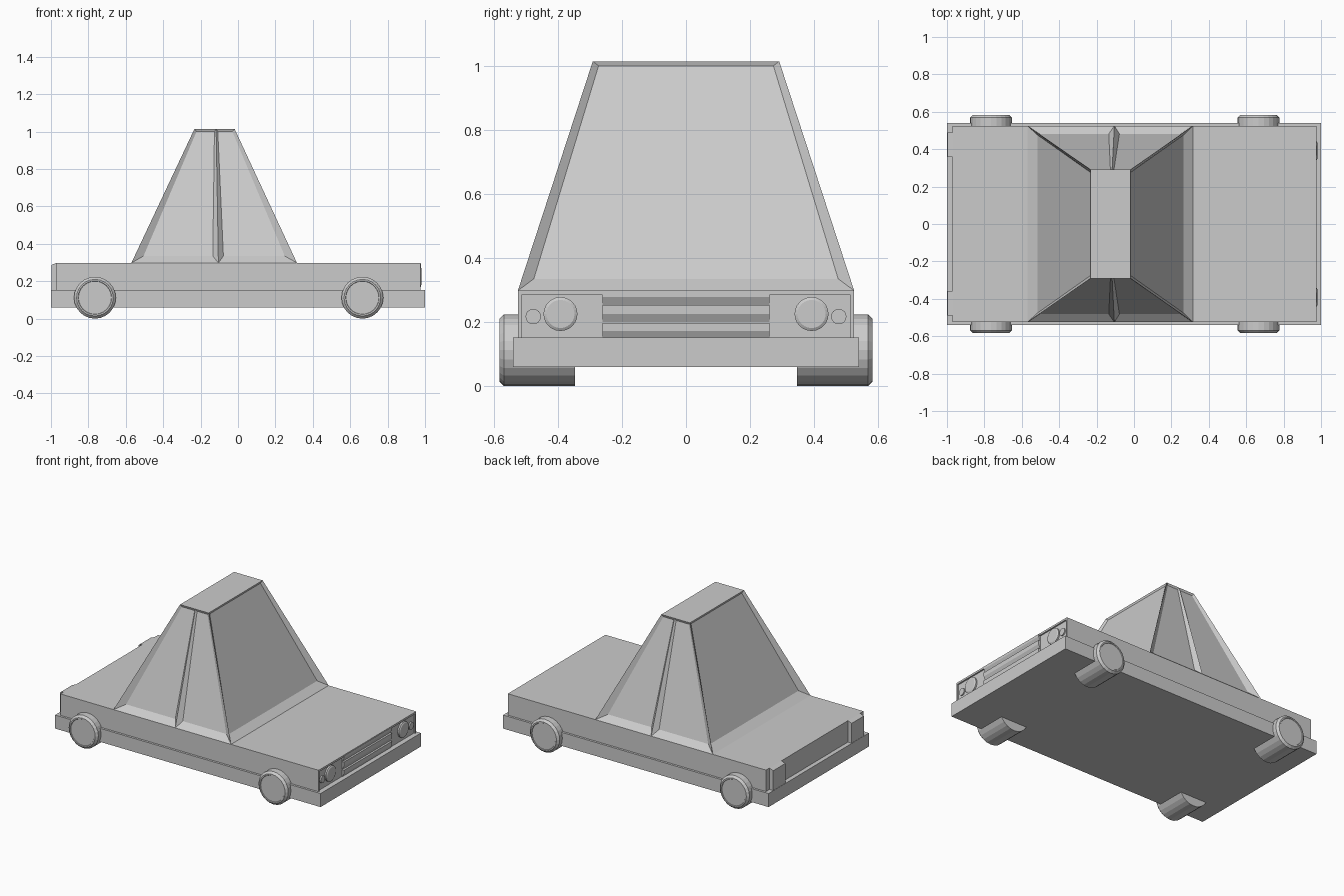
import bpy, bmesh
from math import pi

if "Cube" in bpy.data.objects:
    bpy.data.objects.remove(bpy.data.objects["Cube"])


def mesh_object(name, verts, faces):
    me = bpy.data.meshes.new(name)
    me.from_pydata(verts, [], faces)
    bm = bmesh.new()
    bm.from_mesh(me)
    bmesh.ops.remove_doubles(bm, verts=bm.verts, dist=1e-5)
    bmesh.ops.recalc_face_normals(bm, faces=bm.faces)
    bm.to_mesh(me)
    bm.free()
    ob = bpy.data.objects.new(name, me)
    bpy.context.collection.objects.link(ob)
    return ob


def prism(name, profile, y0, y1):
    """Extrude an (x, z) profile along y."""
    n = len(profile)
    verts = [(x, y, z) for y in (y0, y1) for x, z in profile]
    faces = [tuple(range(n)), tuple(range(n, 2 * n))]
    faces += [(i, (i + 1) % n, n + (i + 1) % n, n + i) for i in range(n)]
    return mesh_object(name, verts, faces)


def box(name, x0, x1, y0, y1, z0, z1):
    return prism(name, [(x0, z0), (x1, z0), (x1, z1), (x0, z1)], y0, y1)


def lathe(name, profile, loc, rot, sides=24):
    """Stack of (radius, height) rings around an axis, capped at both ends."""
    bm = bmesh.new()
    bmesh.ops.create_circle(bm, segments=sides, radius=1)
    ring = [v.co.copy() for v in bm.verts]
    bm.free()
    verts = [(c.x * r, c.y * r, h) for r, h in profile for c in ring]
    faces = [(k * sides + i, k * sides + (i + 1) % sides,
              (k + 1) * sides + (i + 1) % sides, (k + 1) * sides + i)
             for k in range(len(profile) - 1) for i in range(sides)]
    faces += [tuple(range(sides)),
              tuple(range((len(profile) - 1) * sides, len(profile) * sides))]
    ob = mesh_object(name, verts, faces)
    ob.location, ob.rotation_euler = loc, rot
    return ob


# Lower skirt with bumpers, and the main body slab
box("lower_skirt", -1, 1, -0.54, 0.54, 0.06, 0.152)
box("body", -0.97, 0.965, -0.525, 0.525, 0.13, 0.298)
box("hood_lip", 0.95, 0.975, -0.525, 0.525, 0.285, 0.298)

# Grille: three slats with slanted undersides
for i, z in enumerate((0.253, 0.225 - 0.027 + 0.027, 0.172)):
    top = (0.295, 0.253, 0.197)[i]
    front = (0.278, 0.225, 0.172)[i]
    prism("grille_slat", [(0.955, top), (0.979, top), (0.979, front), (0.966, front - 0.025),
                          (0.955, front - 0.025)], -0.26, 0.26)

for s in (-1, 1):
    # Front corner post, headlight and small side lamp
    a, b = sorted((s * 0.514, s * 0.525))
    box("corner_post", 0.95, 0.975, a, b, 0.13, 0.298)
    lathe("headlight", [(0.053, 0), (0.053, 0.025), (0.044, 0.03)],
          (0.95, s * 0.392, 0.225), (0, pi / 2, 0))
    lathe("side_lamp", [(0.024, 0), (0.024, 0.024)],
          (0.95, s * 0.477, 0.217), (0, pi / 2, 0), 16)

    # Tail light with bevelled top
    a, b = sorted((s * 0.357, s * 0.488))
    prism("tail_light", [(-0.96, 0.14), (-0.998, 0.14), (-0.998, 0.287),
                         (-0.97, 0.298), (-0.96, 0.298)], a, b)

    # Wheels
    for x in (-0.765, 0.665):
        lathe("wheel", [(0.112, 0), (0.112, 0.222), (0.098, 0.236), (0.09, 0.236), (0.088, 0.233)],
              (x, s * 0.347, 0.112), (-s * pi / 2, 0, 0))

# Cabin: tapered shell whose windows sink in towards the bottom
verts, faces = [], []


def window(outer, inner):
    n = len(verts)
    verts.extend(outer + inner)
    faces.extend((n + i, n + (i + 1) % 4, n + 4 + (i + 1) % 4, n + 4 + i) for i in range(4))
    faces.append((n + 4, n + 5, n + 6, n + 7))


Z0, Z1, GB, GT = 0.298, 1.014, 0.335, 1.0
Y0, Y1 = 0.525, 0.291
XR, XF, TR, TF = -0.57, 0.315, -0.233, -0.018
# Windscreen and rear window
for xb, xt, gb, gt in ((XF, TF, 0.264, -0.022), (XR, TR, -0.515, -0.229)):
    window([(xb, -Y0, Z0), (xb, Y0, Z0), (xt, Y1, Z1), (xt, -Y1, Z1)],
           [(gb, -0.475, GB), (gb, 0.475, GB), (gt, 0.273, GT), (gt, -0.273, GT)])
# Two side windows per side, meeting at the centre pillar
for s in (-1, 1):
    for xb, xt, g0, g1, t0, t1 in ((XF, TF, 0.25, -0.078, -0.03, -0.108),
                                   (XR, TR, -0.505, -0.135, -0.222, -0.126)):
        window([(xb, s * Y0, Z0), (-0.105, s * Y0, Z0), (-0.117, s * Y1, Z1), (xt, s * Y1, Z1)],
               [(g0, s * 0.482, GB), (g1, s * 0.482, GB), (t1, s * 0.286, GT), (t0, s * 0.286, GT)])
# Roof
n = len(verts)
verts += [(TR, -Y1, Z1), (-0.117, -Y1, Z1), (TF, -Y1, Z1), (TF, Y1, Z1), (-0.117, Y1, Z1), (TR, Y1, Z1)]
faces.append(tuple(range(n, n + 6)))
mesh_object("cabin", verts, faces)
